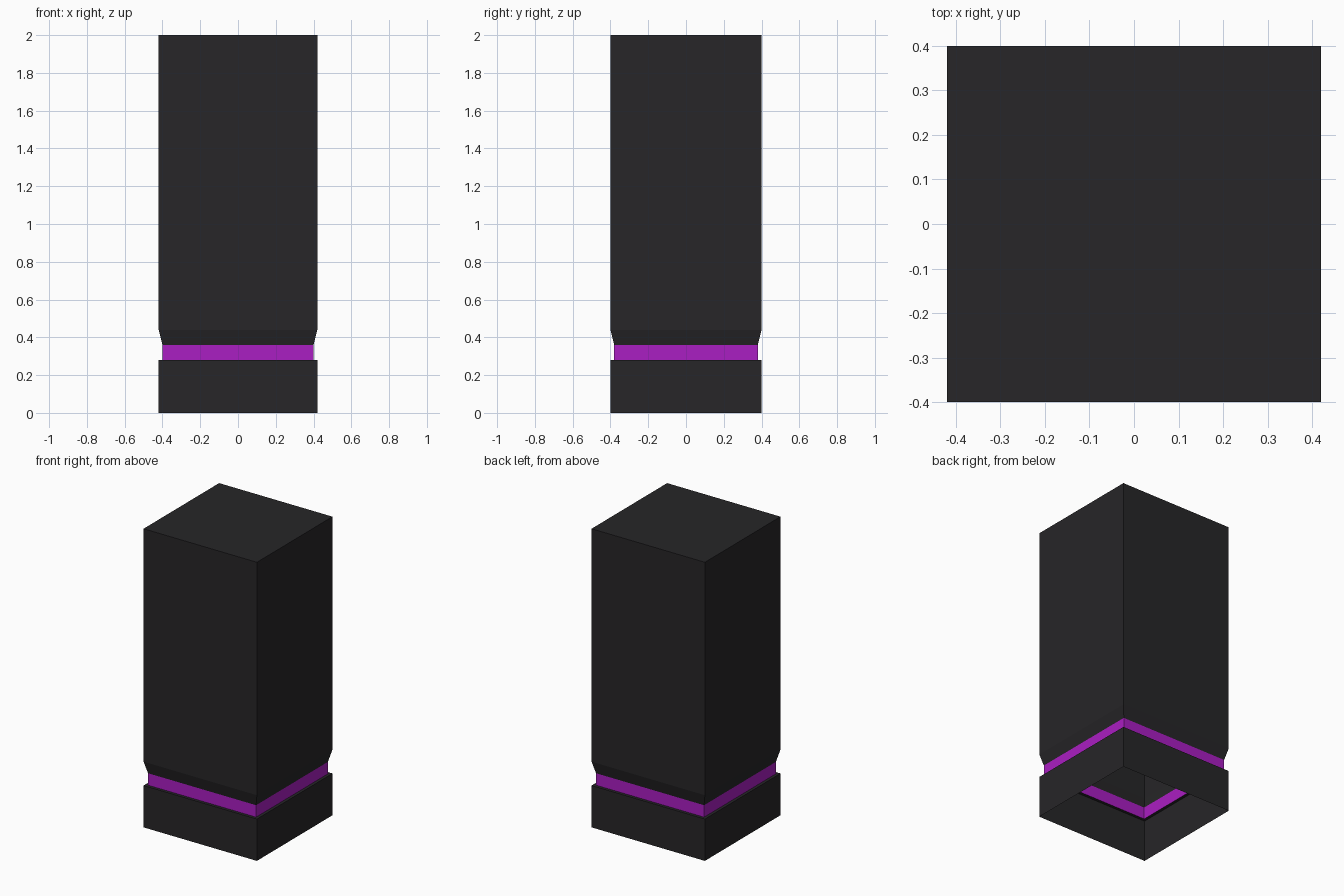
import bpy
import bmesh

if "Cube" in bpy.data.objects:
    bpy.data.objects.remove(bpy.data.objects["Cube"])


def material(name, color):
    m = bpy.data.materials.new(name)
    m.diffuse_color = (*color, 1)
    m.use_nodes = True
    m.node_tree.nodes["Principled BSDF"].inputs["Base Color"].default_value = m.diffuse_color
    return m


DARK = material("dark_casing", (0.02, 0.019, 0.021))
PURPLE = material("purple_glow", (0.40, 0.013, 0.54))


def outline(hx, hy, cut=None):
    """Rectangle corners, counter-clockwise; cut adds two points along each side."""
    corners = [(-hx, -hy), (hx, -hy), (hx, hy), (-hx, hy)]
    if cut is None:
        return corners
    pts = []
    extra = [[(-cut, -hy), (cut, -hy)], [(hx, -cut), (hx, cut)],
             [(cut, hy), (-cut, hy)], [(-hx, cut), (-hx, -cut)]]
    for c, e in zip(corners, extra):
        pts += [c] + e
    return pts


def shell(name, levels, mat, cut=None, lid=False):
    """Loft thin open walls through (half_x, half_y, z) levels, bottom to top."""
    bm = bmesh.new()
    rings = [[bm.verts.new((x, y, z)) for x, y in outline(hx, hy, cut)]
             for hx, hy, z in levels]
    for low, high in zip(rings, rings[1:]):
        n = len(low)
        for i in range(n):
            j = (i + 1) % n
            bm.faces.new((low[i], low[j], high[j], high[i]))
    if lid:
        bm.faces.new(rings[-1])
    mesh = bpy.data.meshes.new(name)
    bm.to_mesh(mesh)
    bm.free()
    mesh.materials.append(mat)
    obj = bpy.data.objects.new(name, mesh)
    bpy.context.collection.objects.link(obj)
    return obj


# Hollow plinth with a narrow ledge at its top
shell("base", [(0.42, 0.40, 0), (0.42, 0.40, 0.28), (0.40, 0.38, 0.28)], DARK)

# Recessed coloured strip
shell("light_band", [(0.40, 0.38, 0.28), (0.40, 0.38, 0.36)], PURPLE, cut=0.2)

# Sloped collar flaring out to the body
shell("collar", [(0.40, 0.38, 0.36), (0.42, 0.40, 0.44)], DARK, cut=0.2)

# Tall upper body, closed on top
shell("upper_body", [(0.42, 0.40, 0.44), (0.42, 0.40, 2.0)], DARK, lid=True)
